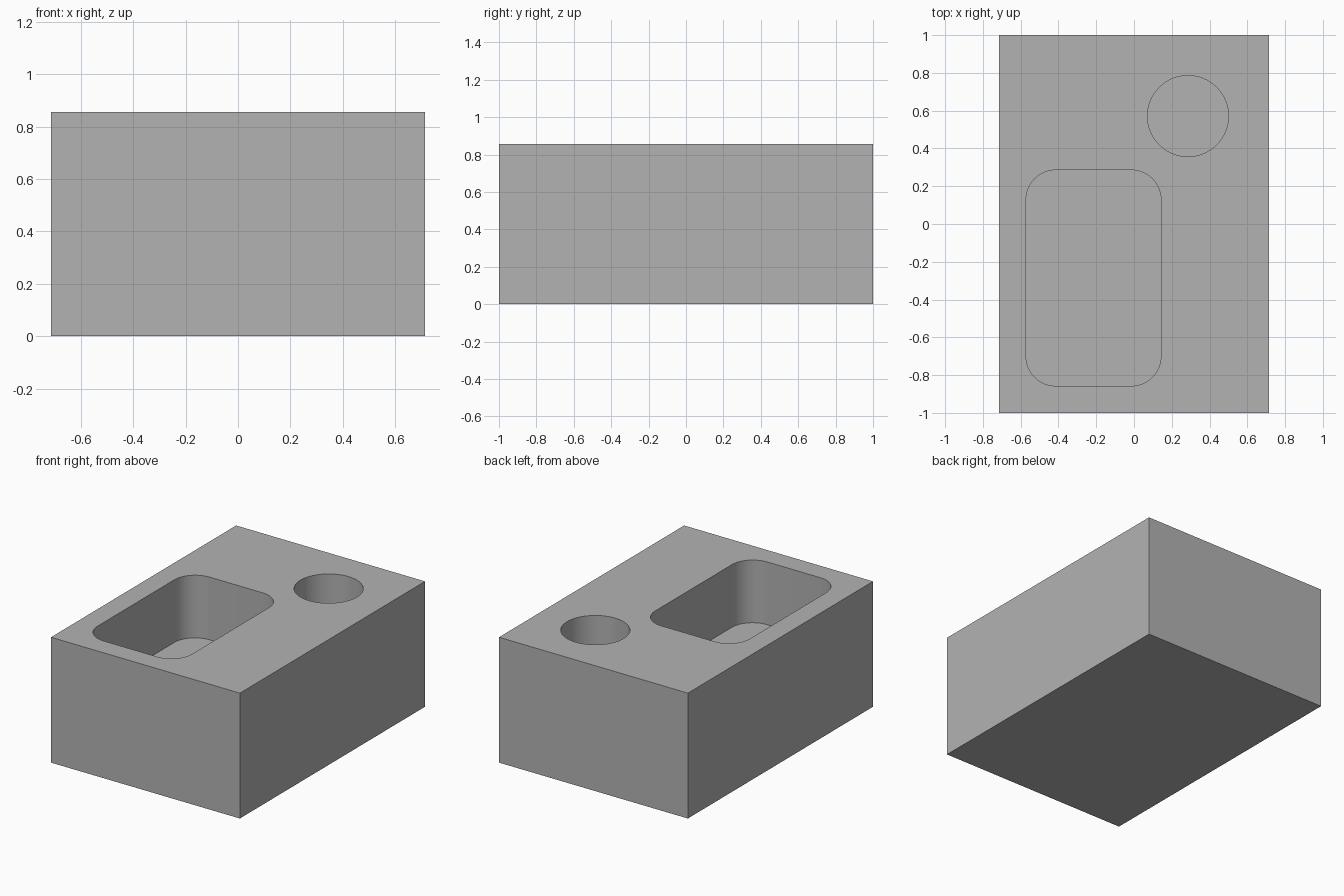
import bpy, bmesh, math

if "Cube" in bpy.data.objects:
    bpy.data.objects.remove(bpy.data.objects["Cube"])

U = 1 / 7            # module: the block is 10 x 14 x 6 units
H = 6 * U
DEPTH = 3 * U        # depth of both recesses

grey = bpy.data.materials.new("grey")
grey.diffuse_color = (0.45, 0.45, 0.45, 1)
grey.use_nodes = True
grey.node_tree.nodes["Principled BSDF"].inputs["Base Color"].default_value = grey.diffuse_color


def prism(name, outline, z0, z1):
    """Extrude a closed counter-clockwise outline from z0 to z1."""
    bm = bmesh.new()
    base = bm.faces.new([bm.verts.new((x, y, z0)) for x, y in outline])
    out = bmesh.ops.extrude_face_region(bm, geom=[base])
    top = [v for v in out["geom"] if isinstance(v, bmesh.types.BMVert)]
    bmesh.ops.translate(bm, verts=top, vec=(0, 0, z1 - z0))
    bmesh.ops.recalc_face_normals(bm, faces=bm.faces)
    mesh = bpy.data.meshes.new(name)
    bm.to_mesh(mesh)
    bm.free()
    mesh.materials.append(grey)
    obj = bpy.data.objects.new(name, mesh)
    bpy.context.collection.objects.link(obj)
    return obj


def rounded_rect(x0, x1, y0, y1, r, steps=16):
    corners = [(x1 - r, y1 - r), (x0 + r, y1 - r), (x0 + r, y0 + r), (x1 - r, y0 + r)]
    pts = []
    for i, (cx, cy) in enumerate(corners):
        for s in range(steps + 1):
            a = math.pi / 2 * (i + s / steps)
            pts.append((cx + r * math.cos(a), cy + r * math.sin(a)))
    return pts


def circle(cx, cy, r, n=64):
    return [(cx + r * math.cos(math.tau * i / n), cy + r * math.sin(math.tau * i / n))
            for i in range(n)]


# Solid block
block = prism("block", [(-5 * U, -1), (5 * U, -1), (5 * U, 1), (-5 * U, 1)], 0, H)

# Rounded pocket and round hole, both blind, cut from the top
cutters = [
    prism("pocket_cutter", rounded_rect(-4 * U, U, -6 * U, 2 * U, 1.1 * U), H - DEPTH, H + U),
    prism("hole_cutter", circle(2 * U, 4 * U, 1.5 * U), H - DEPTH, H + U),
]
bpy.context.view_layer.objects.active = block
block.select_set(True)
for cutter in cutters:
    cutter.hide_render = True
    mod = block.modifiers.new(cutter.name, "BOOLEAN")
    mod.operation = "DIFFERENCE"
    mod.solver = "EXACT"
    mod.object = cutter
    bpy.ops.object.modifier_apply(modifier=mod.name)
    bpy.data.objects.remove(cutter)

# Smooth curved walls, crisp rims
bpy.ops.object.shade_smooth_by_angle(angle=math.radians(30))
